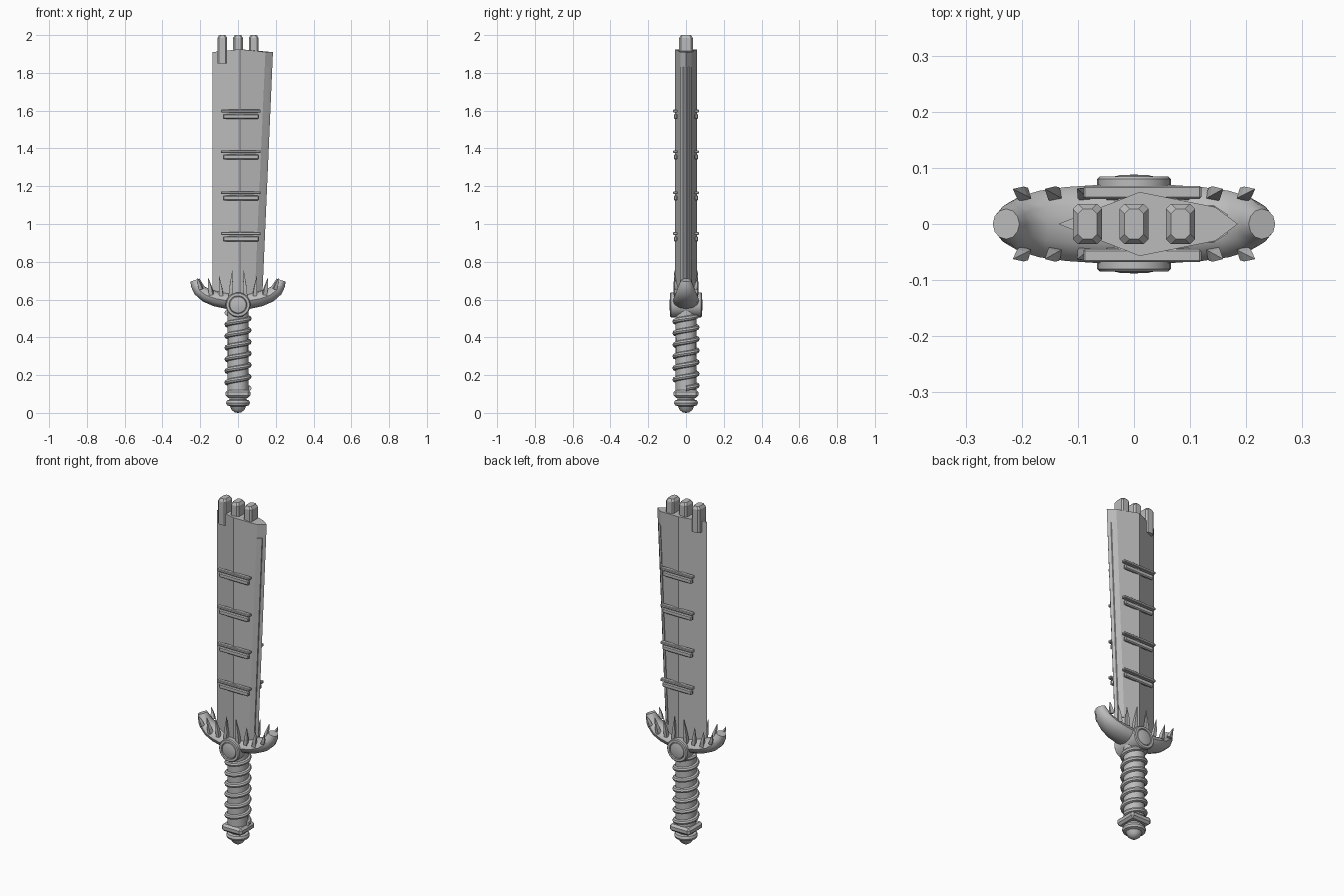
import bpy, bmesh
from math import sin, cos, pi, radians
from mathutils import Vector, Matrix

cube = bpy.data.objects.get("Cube")
if cube:
    bpy.data.objects.remove(cube, do_unlink=True)

GREY = (0.5, 0.5, 0.5, 1)
metal = bpy.data.materials.new("plain grey")
metal.use_nodes = True
metal.diffuse_color = GREY
metal.node_tree.nodes["Principled BSDF"].inputs["Base Color"].default_value = GREY


def finish(name, bm, smooth=False):
    bmesh.ops.recalc_face_normals(bm, faces=bm.faces[:])
    me = bpy.data.meshes.new(name)
    bm.to_mesh(me)
    bm.free()
    me.materials.append(metal)
    if smooth:
        for p in me.polygons:
            p.use_smooth = True
        me.set_sharp_from_angle(angle=radians(35))
    ob = bpy.data.objects.new(name, me)
    bpy.context.collection.objects.link(ob)
    return ob


def loft(name, rings, smooth=False):
    """Skin a list of equal-length point rings and cap both ends."""
    bm = bmesh.new()
    loops = [[bm.verts.new(p) for p in ring] for ring in rings]
    n = len(loops[0])
    for a, b in zip(loops, loops[1:]):
        for i in range(n):
            j = (i + 1) % n
            bm.faces.new((a[i], a[j], b[j], b[i]))
    bm.faces.new(loops[0][::-1])
    bm.faces.new(loops[-1])
    return finish(name, bm, smooth)


def lathe(name, profile, sides, matrix=Matrix(), smooth=True):
    """Spin (radius, height) pairs around the local z axis."""
    return loft(name, [[matrix @ Vector((r * cos(2 * pi * i / sides), r * sin(2 * pi * i / sides), h))
                        for i in range(sides)] for r, h in profile], smooth)


def box(name, x, y, z, bevel=0.0):
    """Box from (min, max) pairs."""
    bm = bmesh.new()
    bmesh.ops.create_cube(bm, size=1)
    for v in bm.verts:
        v.co = [lo + (c + 0.5) * (hi - lo) for c, (lo, hi) in zip(v.co, (x, y, z))]
    if bevel:
        bmesh.ops.bevel(bm, geom=bm.edges[:], offset=bevel, segments=1, affect='EDGES')
    return finish(name, bm)


# Blade: flattened diamond section, widening towards the tip
def blade_ring(z, edge, peak):
    half = [(-0.135, 0), (0.01, 0.057), (edge - 0.04, 0.03), (edge, 0)]
    pts = half + [(x, -y) for x, y in half[2:0:-1]]
    return [(x, y, z + (peak if abs(y) > 0.05 else 0)) for x, y in pts]


blade = loft("blade", [blade_ring(0.6, 0.128, 0), blade_ring(1.91, 0.185, 0.015)])

# Raised strips beside the cutting edge
for s, side in ((1, "back"), (-1, "front")):
    loft("edge_strip_" + side,
         [[(e - 0.038, s * 0.012, z), (e - 0.038, s * 0.033, z),
           (e - 0.014, s * 0.017, z), (e - 0.014, s * 0.005, z)]
          for z, e in ((0.68, 0.132), (1.83, 0.181))])

# Three prongs on the blade top
for i, x in enumerate((-0.083, 0, 0.083)):
    w = 0.026
    rings = []
    for z, inset in ((1.85, 0), (1.985, 0), (2.0, 0.009)):
        a, b, c = w - inset, 0.036 - inset, 0.009
        rings.append([(x + px, py, z) for px, py in
                      ((a, b - c), (a - c, b), (c - a, b), (-a, b - c),
                       (-a, c - b), (c - a, -b), (a - c, -b), (a, c - b))])
    loft("prong_%d" % (i + 1), rings)

# Paired rungs on both blade faces
for i, z in enumerate((1.605, 1.39, 1.173, 0.957)):
    for s, side in ((1, "back"), (-1, "front")):
        near, far, low = sorted((s * 0.045, s * 0.068)), sorted((s * 0.045, s * 0.064)), z - 0.022
        box("rung_upper_%s_%d" % (side, i), (-0.09, 0.12), near, (z - 0.015, z), 0.003)
        box("rung_lower_%s_%d" % (side, i), (-0.08, 0.11), far, (low - 0.027, low), 0.005)

# Crescent guard: oval rings (x, z, half height, half depth) along an upturned path
arm = [(0, 0.592, 0.043, 0.07), (0.06, 0.594, 0.043, 0.07), (0.12, 0.605, 0.041, 0.066),
       (0.17, 0.623, 0.037, 0.059), (0.205, 0.65, 0.033, 0.048), (0.22, 0.68, 0.031, 0.036),
       (0.228, 0.703, 0.025, 0.027)]
path = [(-x, z, h, d) for x, z, h, d in arm[:0:-1]] + arm
guard_rings = []
for i, (x, z, h, d) in enumerate(path):
    a, b = path[max(i - 1, 0)], path[min(i + 1, len(path) - 1)]
    t = Vector((b[0] - a[0], 0, b[1] - a[1])).normalized()
    up = Vector((-t.z, 0, t.x))
    guard_rings.append([Vector((x, 0, z)) + up * (h * sin(k * pi / 6)) + Vector((0, d * cos(k * pi / 6), 0))
                        for k in range(12)])
loft("guard", guard_rings, True)

# Four-sided thorns along the guard: base x, base z, tip x, tip z, radius
thorns = [(0.195, 0.655, 0.215, 0.715, 0.014), (0.14, 0.625, 0.158, 0.715, 0.015),
          (0.088, 0.62, 0.1, 0.725, 0.014), (0.04, 0.61, 0.03, 0.755, 0.015)]
for sx in (1, -1):
    for sy in (1, -1):
        for i, (bx, bz, tx, tz, r) in enumerate(thorns):
            base, tip = Vector((sx * bx, sy * 0.052, bz)), Vector((sx * tx, sy * 0.062, tz))
            axis = tip - base
            m = Matrix.Translation(base) @ axis.to_track_quat('Z', 'Y').to_matrix().to_4x4()
            lathe("thorn_%s_%s_%d" % ("left" if sx > 0 else "right", "back" if sy > 0 else "front", i),
                  [(r, 0), (r * 0.9, axis.length * 0.35), (0.001, axis.length)], 4, m, False)

# Round medallions with a rim and a domed centre
for s, side in ((1, "back"), (-1, "front")):
    m = Matrix.Translation((0, 0, 0.572)) @ Matrix.Rotation(-s * pi / 2, 4, 'X')
    lathe("medallion_" + side,
          [(0.064, 0), (0.066, 0.07), (0.066, 0.08), (0.061, 0.085), (0.048, 0.085),
           (0.046, 0.078), (0.043, 0.083), (0.025, 0.087), (0.002, 0.088)], 24, m)

# Grip core
lathe("grip", [(0.055, 0.1), (0.057, 0.56)], 16)

# Spiral cord around the grip
TURNS, STEPS = 6.5, 24
cord = []
total = int(TURNS * STEPS)
for i in range(total + 1):
    a = 2 * pi * i / STEPS
    z = 0.13 + 0.4 * i / total
    out = Vector((cos(a), sin(a), 0))
    cord.append([out * (0.058 + 0.014 * cos(k * pi / 4)) + Vector((0, 0, z + 0.014 * sin(k * pi / 4)))
                 for k in range(8)])
loft("grip_cord", cord, True)

# Pommel: square collar, round flange and domed end
box("pommel_collar", (-0.066, 0.066), (-0.066, 0.066), (0.08, 0.122), 0.012)
lathe("pommel", [(0.002, 0), (0.018, 0.003), (0.033, 0.015), (0.042, 0.035), (0.058, 0.04),
                 (0.063, 0.052), (0.058, 0.066), (0.045, 0.07), (0.045, 0.1)], 16)
